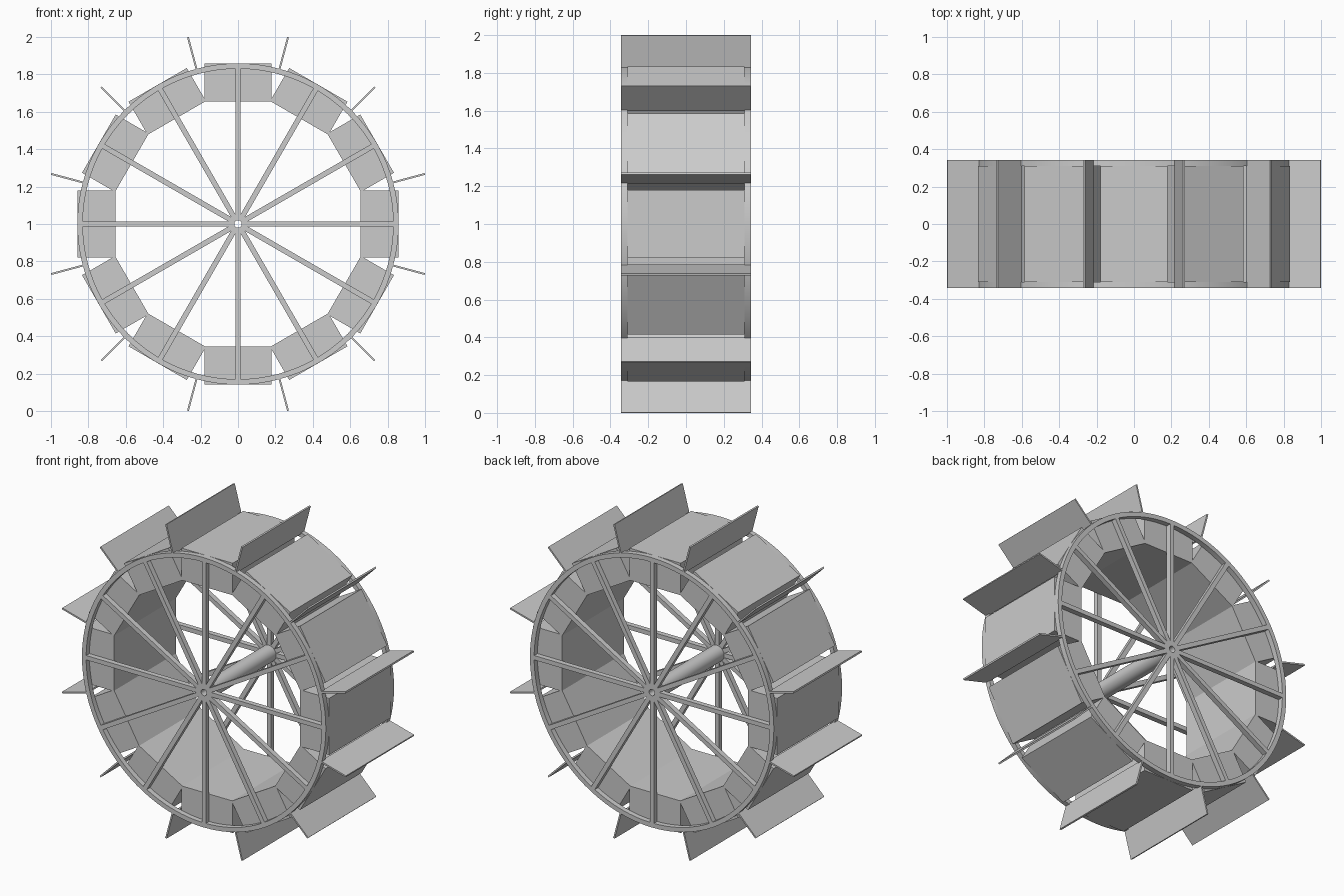
import bpy, bmesh
from math import cos, sin, pi, radians

if "Cube" in bpy.data.objects:
    bpy.data.objects.remove(bpy.data.objects["Cube"])

CZ = 1.0        # wheel centre height
N = 12          # spokes, blocks and paddles


def finish(bm, name, smooth=False):
    bmesh.ops.recalc_face_normals(bm, faces=bm.faces)
    me = bpy.data.meshes.new(name)
    bm.to_mesh(me)
    bm.free()
    ob = bpy.data.objects.new(name, me)
    bpy.context.collection.objects.link(ob)
    if smooth:
        bpy.ops.object.select_all(action='DESELECT')
        ob.select_set(True)
        bpy.context.view_layer.objects.active = ob
        bpy.ops.object.shade_smooth_by_angle(angle=radians(30))
    return ob


def tube(name, r_in, r_out, y0, y1, seg):
    """Hollow cylinder around the wheel axis."""
    bm = bmesh.new()
    rows = []
    for i in range(seg):
        c, s = cos(2 * pi * i / seg), sin(2 * pi * i / seg)
        rows.append([bm.verts.new((r * c, y, CZ + r * s))
                     for r, y in ((r_in, y0), (r_out, y0), (r_out, y1), (r_in, y1))])
    for i in range(seg):
        a, b = rows[i], rows[(i + 1) % seg]
        for j in range(4):
            k = (j + 1) % 4
            bm.faces.new((a[j], a[k], b[k], b[j]))
    return finish(bm, name, True)


def radial_box(name, angle, r0, r1, half_w, y0, y1):
    """Box reaching outward from r0 to r1 along the given angle."""
    c, s = cos(angle), sin(angle)
    bm = bmesh.new()
    bmesh.ops.create_cube(bm, size=1)
    for v in bm.verts:
        r = r1 if v.co.x > 0 else r0
        t = half_w if v.co.z > 0 else -half_w
        y = y1 if v.co.y > 0 else y0
        v.co = (r * c - t * s, y, CZ + r * s + t * c)
    return finish(bm, name)


# Rims and spokes on both sides
for side, y0, y1 in (("front", -0.343, -0.31), ("back", 0.31, 0.343)):
    tube(side + "_rim", 0.83, 0.859, y0, y1, 96)
    for i in range(N):
        radial_box(f"{side}_spoke_{i}", 2 * pi * i / N, 0.035, 0.835, 0.014, y0, y1)

# Hollow axle running through both hubs
tube("axle", 0.02, 0.052, -0.343, 0.343, 32)

# Drum blocks and the paddles standing between them
for i in range(N):
    a = 2 * pi * i / N
    radial_box(f"drum_block_{i}", a, 0.655, 0.859, 0.18, -0.31, 0.31)
    radial_box(f"paddle_{i}", a + pi / N, 0.85, 1.034, 0.005, -0.343, 0.343)

# Rest the lowest paddle tips exactly on the ground
bpy.context.view_layer.update()
low = min(v.co.z for o in bpy.data.objects for v in o.data.vertices)
for o in bpy.data.objects:
    o.location.z -= low
